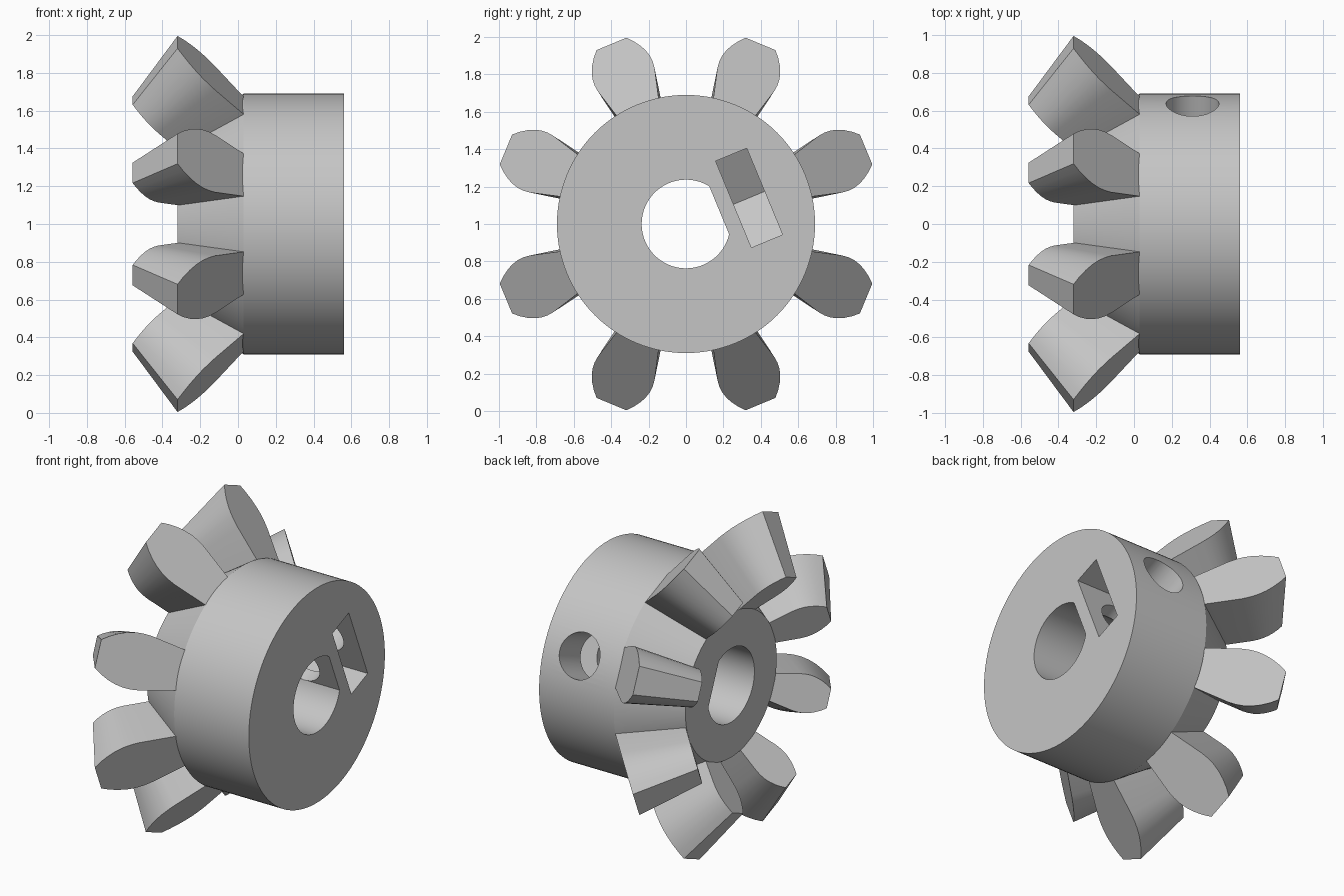
import bpy
import bmesh
from math import radians, sin, cos, acos, pi
from mathutils import Matrix

cube = bpy.data.objects.get("Cube")
if cube:
    bpy.data.objects.remove(cube, do_unlink=True)

grey = bpy.data.materials.new("plain grey")
grey.use_nodes = True
colour = (0.56, 0.56, 0.56, 1)
grey.diffuse_color = colour
grey.node_tree.nodes["Principled BSDF"].inputs["Base Color"].default_value = colour

AXIS = Matrix.Translation((0, 0, 1))     # gear axis runs along x at z = 1
APEX = -1.06                             # point where all teeth converge
SHRINK = 0.679                           # small end of a tooth against its big end
KEY = AXIS @ Matrix.Rotation(radians(-67.5), 4, 'X')   # direction of flat, nut and screw


def loft(name, rings, matrix):
    """Closed solid through matching rings of points, capped at both ends."""
    bm = bmesh.new()
    loops = [[bm.verts.new(p) for p in ring] for ring in rings]
    n = len(loops[0])
    for a, b in zip(loops, loops[1:]):
        for i in range(n):
            j = (i + 1) % n
            bm.faces.new((a[i], a[j], b[j], b[i]))
    bm.faces.new(loops[0])
    bm.faces.new(loops[-1])
    bmesh.ops.recalc_face_normals(bm, faces=bm.faces)
    mesh = bpy.data.meshes.new(name)
    bm.to_mesh(mesh)
    bm.free()
    mesh.transform(matrix)
    mesh.materials.append(grey)
    obj = bpy.data.objects.new(name, mesh)
    bpy.context.collection.objects.link(obj)
    return obj


def circle(x, r, n=128):
    return [(x, r * sin(2 * pi * i / n), r * cos(2 * pi * i / n)) for i in range(n)]


def select(obj):
    bpy.ops.object.select_all(action='DESELECT')
    obj.select_set(True)
    bpy.context.view_layer.objects.active = obj


# Hub with conical root
hub = loft("hub", [circle(-0.32, 0.463), circle(0.03, 0.69), circle(0.56, 0.69)], AXIS)

# Shaft bore with one flat
half = acos(0.192 / 0.237)
arc = [half + (2 * pi - 2 * half) * i / 72 for i in range(73)]
bore = loft("bore_cutter",
            [[(x, 0.237 * sin(a), 0.237 * cos(a)) for a in arc] for x in (-0.6, 0.8)], KEY)

# Nut pocket: hexagonal bottom, open to the hub face
pocket = [(0.8, 0.25), (0.166, 0.25), (0.022, 0), (0.166, -0.25), (0.8, -0.25)]
nut = loft("nut_cutter", [[(x, y, z) for x, y in pocket] for z in (0.275, 0.455)], KEY)

# Set screw hole from the rim into the bore
screw = loft("screw_cutter",
             [[(0.31 + y, z, h) for _, y, z in circle(0, 0.14, 64)] for h in (0.1, 0.9)], KEY)

for cutter in (bore, nut, screw):
    cutter.hide_render = True
    mod = hub.modifiers.new("cut", 'BOOLEAN')
    mod.operation = 'DIFFERENCE'
    mod.solver = 'EXACT'
    mod.object = cutter
    select(hub)
    bpy.ops.object.modifier_apply(modifier=mod.name)
    bpy.data.objects.remove(cutter, do_unlink=True)

select(hub)
bpy.ops.object.shade_smooth_by_angle(angle=radians(25))

# Teeth: half profile as (radius, half width) on the sloping back plane
flank = [(0.61, 0.102), (0.679, 0.122), (0.835, 0.164), (0.87, 0.168), (0.905, 0.166),
         (0.94, 0.156), (0.975, 0.139), (1.01, 0.115), (1.042, 0.086)]
outline = flank + [(r, -w) for r, w in reversed(flank)]
big = [(0.03 - (r - 0.679) * 0.35 / 0.363, w, r) for r, w in outline]
small = [(APEX + (x - APEX) * SHRINK, y * SHRINK, z * SHRINK) for x, y, z in big]
for k in range(8):
    turn = AXIS @ Matrix.Rotation(radians(22.5 + 45 * k), 4, 'X')
    tooth = loft(f"tooth_{k + 1}", [big, small], turn)
    select(tooth)
    bpy.ops.object.shade_smooth_by_angle(angle=radians(30))
